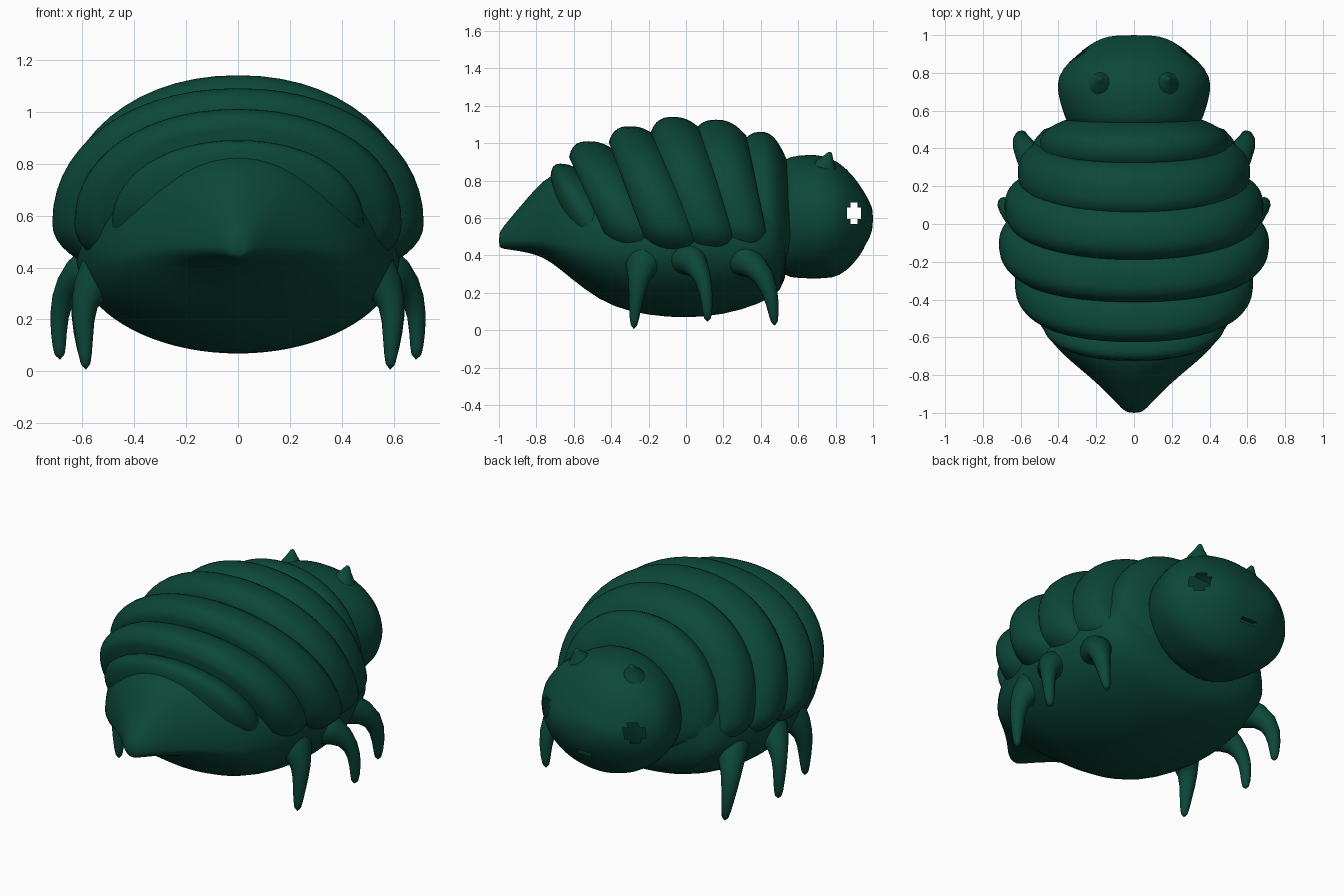
import bpy, bmesh, math
from mathutils import Vector

cube = bpy.data.objects.get("Cube")
if cube:
    bpy.data.objects.remove(cube)

green = bpy.data.materials.new("dark green")
green.use_nodes = True
colour = (0.0035, 0.064, 0.04, 1)
green.diffuse_color = colour
green.node_tree.nodes["Principled BSDF"].inputs["Base Color"].default_value = colour


def finish(obj, angle=45):
    bpy.ops.object.select_all(action='DESELECT')
    obj.select_set(True)
    bpy.context.view_layer.objects.active = obj
    for mod in list(obj.modifiers):
        bpy.ops.object.modifier_apply(modifier=mod.name)
    bpy.ops.object.shade_smooth_by_angle(angle=math.radians(angle))


def loft(name, rings):
    """Skin a list of closed point rings and cap both ends."""
    bm = bmesh.new()
    loops = [[bm.verts.new(p) for p in ring] for ring in rings]
    n = len(loops[0])
    for a, b in zip(loops, loops[1:]):
        for i in range(n):
            j = (i + 1) % n
            bm.faces.new((a[i], a[j], b[j], b[i]))
    bm.faces.new(loops[0])
    bm.faces.new(loops[-1])
    bmesh.ops.recalc_face_normals(bm, faces=bm.faces)
    mesh = bpy.data.meshes.new(name)
    bm.to_mesh(mesh)
    bm.free()
    mesh.materials.append(green)
    obj = bpy.data.objects.new(name, mesh)
    bpy.context.collection.objects.link(obj)
    return obj


def oval(y, half_width, top, bottom, mid, lean=0, sides=40, fullness=1.0):
    """Egg-shaped section across the body; lean shifts it back with height."""
    ring = []
    for i in range(sides):
        a = math.tau * i / sides
        c, s = math.cos(a), math.sin(a)
        x = half_width * math.copysign(abs(c) ** fullness, c)
        rise = math.copysign(abs(s) ** fullness, s)
        z = mid + rise * ((top - mid) if s > 0 else (mid - bottom))
        ring.append((x, y + lean * (z - 0.45), z))
    return ring


# Belly and pointed tail: y, half width, top, bottom
belly_stations = [
    (-1.0, .03, .515, .445), (-.985, .06, .545, .435), (-.9, .135, .645, .425),
    (-.8, .245, .765, .405), (-.72, .345, .835, .365), (-.62, .45, .86, .28),
    (-.46, .54, .87, .155), (-.3, .59, .9, .095), (-.1, .63, .9, .066),
    (.1, .63, .9, .066), (.3, .59, .9, .105), (.46, .53, .9, .17),
    (.55, .45, .85, .25)]
belly = loft("belly_and_tail", [
    oval(y, w, t, b, .48 if y < -.7 else .45) for y, w, t, b in belly_stations])
belly.modifiers.new("smooth", 'SUBSURF').levels = 1
finish(belly)

# Overlapping back plates: y at top, y at base, half width, top, end taper
plates = [(.405, .435, .50, 1.06, .06), (.16, .30, .615, 1.125, 0),
          (-.07, .13, .685, 1.14, 0), (-.30, -.06, .715, 1.09, 0),
          (-.52, -.26, .63, 1.01, 0), (-.675, -.46, .485, .89, -.09)]
for number, (y_top, y_base, width, top, taper) in enumerate(plates, 1):
    lean = (y_top - y_base) / (top - .45)
    half = .125 if taper else .145
    rings = []
    for k in range(13):
        s = -1 + k / 6
        drop = .085 * abs(s) ** 2.6 + max(0, s * taper) * abs(s)
        rings.append(oval(y_base + half * s, width - drop, top - drop,
                          .31 + drop * .5, .57, lean, 56, .95))
    finish(loft(f"back_plate_{number}", rings), 60)

# Head
head_stations = [
    (.48, .33, .90, .30), (.56, .365, .93, .28), (.65, .395, .94, .275),
    (.74, .412, .935, .275), (.82, .385, .90, .285), (.9, .30, .82, .355),
    (.95, .235, .745, .43), (.985, .17, .68, .50), (1.0, .10, .64, .55)]
head = loft("head", [oval(y, w, t, b, .6) for y, w, t, b in head_stations])
head.modifiers.new("smooth", 'SUBSURF').levels = 1

# Cross-shaped eye openings and a small mouth slit
cutters = []
for place, size in [((0, .898, .625), (1, .075, .06)),
                    ((0, .898, .625), (1.02, .036, .115)),
                    ((0, .97, .455), (.1, .06, .025))]:
    bpy.ops.mesh.primitive_cube_add(size=1, location=place)
    cutter = bpy.context.object
    cutter.name = "head_cutter"
    cutter.scale = size
    cutter.hide_render = True
    cutters.append(cutter)
    cut = head.modifiers.new("cut", 'BOOLEAN')
    cut.operation = 'DIFFERENCE'
    cut.solver = 'EXACT'
    cut.object = cutter
finish(head)
for cutter in cutters:
    bpy.data.objects.remove(cutter)

# Remove the walls between the eyes so the head is a hollow shell
bm = bmesh.new()
bm.from_mesh(head.data)
walls = []
for face in bm.faces:
    c = face.calc_center_median()
    if abs(c.x) < .15 and abs(c.y - .898) < .045 and abs(c.z - .625) < .065:
        walls.append(face)
bmesh.ops.delete(bm, geom=walls, context='FACES')
bm.to_mesh(head.data)
bm.free()


def tapered_limb(name, points, side, sides=10):
    """Tube through (x, y, z, radius) points, mirrored by side."""
    path = [Vector((p[0] * side, p[1], p[2])) for p in points]
    rings = []
    for i, centre in enumerate(path):
        along = (path[min(i + 1, len(path) - 1)] - path[max(i - 1, 0)]).normalized()
        u = along.cross(Vector((0, 1, 0))).normalized()
        v = along.cross(u)
        r = points[i][3]
        rings.append([centre + r * (u * math.cos(math.tau * k / sides)
                                    + v * math.sin(math.tau * k / sides))
                      for k in range(sides)])
    obj = loft(name, rings)
    obj.modifiers.new("smooth", 'SUBSURF').levels = 1
    finish(obj)


# Curved legs with broad shoulders, and head spikes, on both sides
limbs = {
    "front_leg": [(.42, .17, .40, .13), (.53, .32, .385, .095), (.60, .43, .29, .06),
                  (.60, .465, .14, .036), (.585, .475, .018, .02)],
    "middle_leg": [(.50, -.03, .40, .14), (.62, .04, .375, .08), (.685, .095, .28, .045),
                   (.692, .115, .15, .033), (.685, .115, .04, .022)],
    "hind_leg": [(.44, -.20, .40, .19), (.55, -.235, .365, .10), (.60, -.255, .27, .055),
                 (.592, -.272, .13, .036), (.585, -.28, .0, .02)],
    "head_spike": [(.17, .735, .84, .1), (.175, .75, .90, .05),
                   (.18, .765, .93, .022), (.182, .772, .955, .01)]}
for name, points in limbs.items():
    for side, label in ((1, "left"), (-1, "right")):
        tapered_limb(f"{name}_{label}", points, side)
